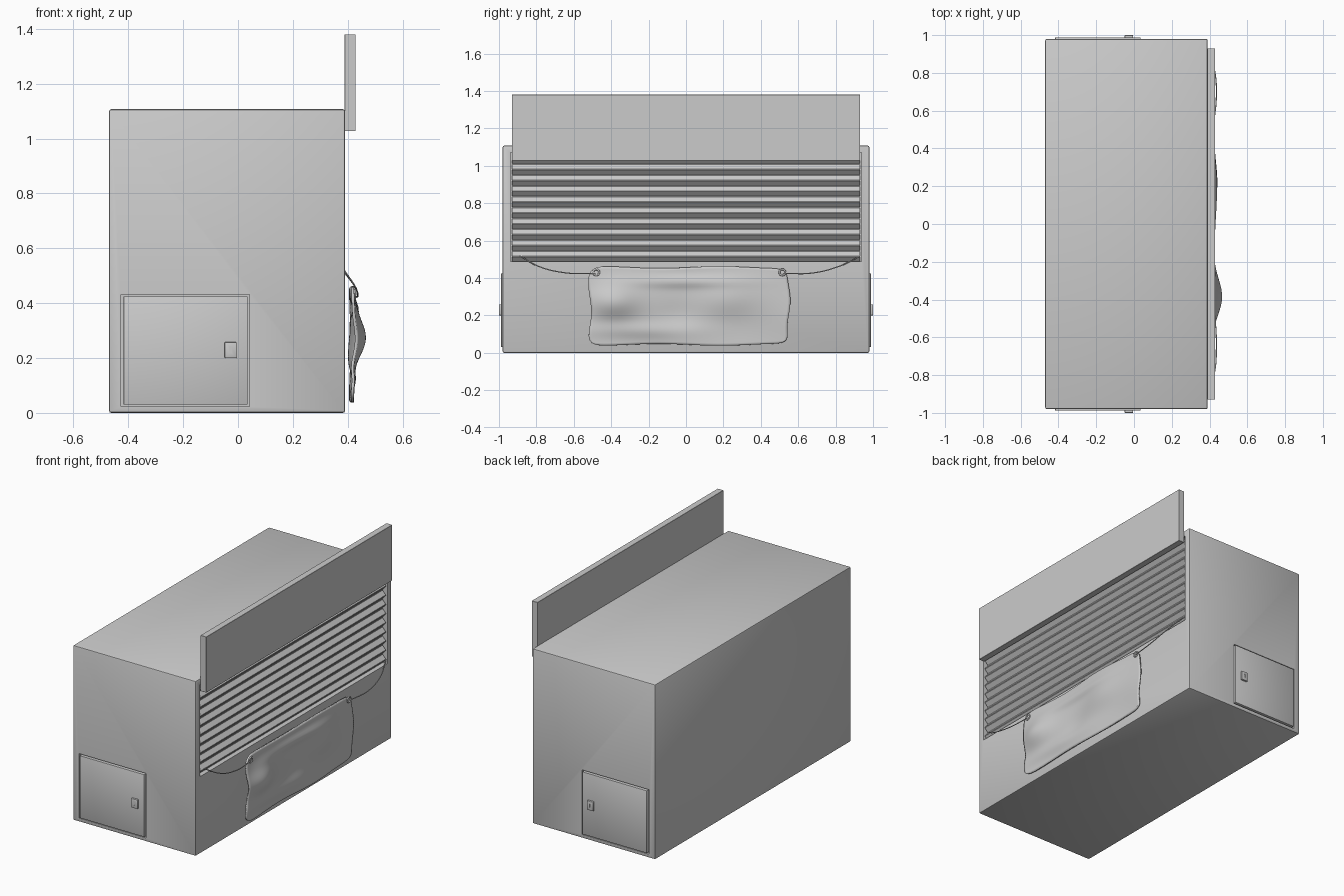
import bpy, bmesh, math
from math import exp, sin

if "Cube" in bpy.data.objects:
    bpy.data.objects.remove(bpy.data.objects["Cube"])


def active(obj):
    bpy.ops.object.select_all(action='DESELECT')
    obj.select_set(True)
    bpy.context.view_layer.objects.active = obj


def smooth(obj, angle=35):
    active(obj)
    bpy.ops.object.shade_smooth_by_angle(angle=math.radians(angle))


def box(name, lo, hi, bevel=0.0, segments=2):
    bpy.ops.mesh.primitive_cube_add(size=1, location=[(a + b) / 2 for a, b in zip(lo, hi)])
    obj = bpy.context.object
    obj.name = name
    obj.scale = [b - a for a, b in zip(lo, hi)]
    bpy.ops.object.transform_apply(location=False, rotation=False, scale=True)
    if bevel:
        mod = obj.modifiers.new("bevel", 'BEVEL')
        mod.width, mod.segments = bevel, segments
        bpy.ops.object.modifier_apply(modifier=mod.name)
        smooth(obj)
    return obj


def cut(obj, lo, hi):
    cutter = box("cutter", lo, hi)
    active(obj)
    mod = obj.modifiers.new("cut", 'BOOLEAN')
    mod.object, mod.solver = cutter, 'EXACT'
    bpy.ops.object.modifier_apply(modifier=mod.name)
    bpy.data.objects.remove(cutter)


def mesh_object(name, bm):
    mesh = bpy.data.meshes.new(name)
    bm.to_mesh(mesh)
    bm.free()
    obj = bpy.data.objects.new(name, mesh)
    bpy.context.collection.objects.link(obj)
    return obj


# Kiosk body with recesses for the shutter and the two side doors
body = box("kiosk_body", (-0.47, -0.98, 0), (0.39, 0.98, 1.107), 0.008)
cut(body, (0.355, -0.938, 0.488), (0.5, 0.938, 1.07))
for s in (-1, 1):
    ys = sorted((s * 0.965, s * 1.1))
    cut(body, (-0.427, ys[0], 0.023), (0.042, ys[1], 0.432))
smooth(body, 30)

# Sign board above the opening
box("sign_board", (0.389, -0.93, 1.027), (0.429, 0.93, 1.38), 0.001, 1)

# Corrugated roller shutter, zigzag profile swept along y
bm = bmesh.new()
profile = []
for k in range(10):
    z = 0.489 + 0.058 * k
    profile += [(0.362, z), (0.384, z + 0.024), (0.384, z + 0.029), (0.362, z + 0.053)]
profile.append((0.362, 1.07))
rows = [[bm.verts.new((x, y, z)) for y in (-0.93, 0.93)] for x, z in profile]
for a, b in zip(rows, rows[1:]):
    bm.faces.new((a[0], a[1], b[1], b[0]))
mesh_object("roller_shutter", bm)

# Side doors with lock plates and keyholes
for s, side in ((-1, "front"), (1, "back")):
    def slab(name, x0, x1, z0, z1, d0, d1, bevel):
        y0, y1 = sorted((s * d0, s * d1))
        return box(side + name, (x0, y0, z0), (x1, y1, z1), bevel)
    slab("_door", -0.417, 0.035, 0.03, 0.425, 0.964, 0.988, 0.002)
    lock = slab("_lock_plate", -0.049, -0.005, 0.2, 0.258, 0.985, 1.0, 0.003)
    y0, y1 = sorted((s * 0.996, s * 1.01))
    cut(lock, (-0.03, y0, 0.219), (-0.024, y1, 0.241))


# Hanging cloth banner
def gauss(y, z, cy, cz, sy, sz):
    return exp(-((y - cy) / sy) ** 2 - ((z - cz) / sz) ** 2)


def cloth_x(y, z):
    return (0.414 + 0.046 * gauss(y, z, -0.39, 0.27, 0.13, 0.09)
            + 0.024 * gauss(y, z, 0.2, 0.28, 0.16, 0.1)
            - 0.012 * gauss(y, z, -0.05, 0.2, 0.12, 0.08)
            + 0.014 * gauss(y, z, 0.0, 0.38, 0.3, 0.03)
            + 0.012 * gauss(y, z, -0.25, 0.12, 0.3, 0.04)
            + 0.004 * sin(9 * y + 14 * z))


bm = bmesh.new()
bmesh.ops.create_grid(bm, x_segments=72, y_segments=32, size=1)
for vert in bm.verts:
    u, v = vert.co.x, vert.co.y
    y = 0.018 + 0.532 * u * (1 - 0.035 * abs(v) ** 14) + 0.008 * u * sin(4 * v + u)
    z = 0.25 + 0.207 * v * (1 - 0.07 * abs(u) ** 24) + 0.005 * v * sin(5 * u)
    vert.co = (cloth_x(y, z), y, z)
bmesh.ops.recalc_face_normals(bm, faces=bm.faces)
cloth = mesh_object("cloth_banner", bm)
mod = cloth.modifiers.new("thickness", 'SOLIDIFY')
mod.thickness, mod.offset = 0.010, 0
smooth(cloth, 60)

# Eyelets and ropes tying the banner to the shutter corners
ties = {"left": (-0.48, [(-0.89, 0.52), (-0.79, 0.463), (-0.64, 0.427), (-0.485, 0.424)]),
        "right": (0.515, [(0.928, 0.515), (0.82, 0.463), (0.68, 0.427), (0.52, 0.424)])}
for side, (ey, path) in ties.items():
    ex = cloth_x(ey, 0.432) + 0.006
    bpy.ops.mesh.primitive_torus_add(location=(ex, ey, 0.43), rotation=(0, math.pi / 2, 0),
                                     major_radius=0.016, minor_radius=0.005,
                                     major_segments=24, minor_segments=8)
    bpy.context.object.name = side + "_eyelet"
    smooth(bpy.context.object, 60)
    curve = bpy.data.curves.new(side + "_rope", 'CURVE')
    curve.dimensions = '3D'
    curve.bevel_depth, curve.bevel_resolution, curve.use_fill_caps = 0.003, 2, True
    spline = curve.splines.new('BEZIER')
    spline.bezier_points.add(len(path) - 1)
    for p, x, (y, z) in zip(spline.bezier_points, (0.386, 0.425, 0.436, ex + 0.004), path):
        p.co = (x, y, z)
        p.handle_left_type = p.handle_right_type = 'AUTO'
    rope = bpy.data.objects.new(side + "_rope", curve)
    bpy.context.collection.objects.link(rope)
